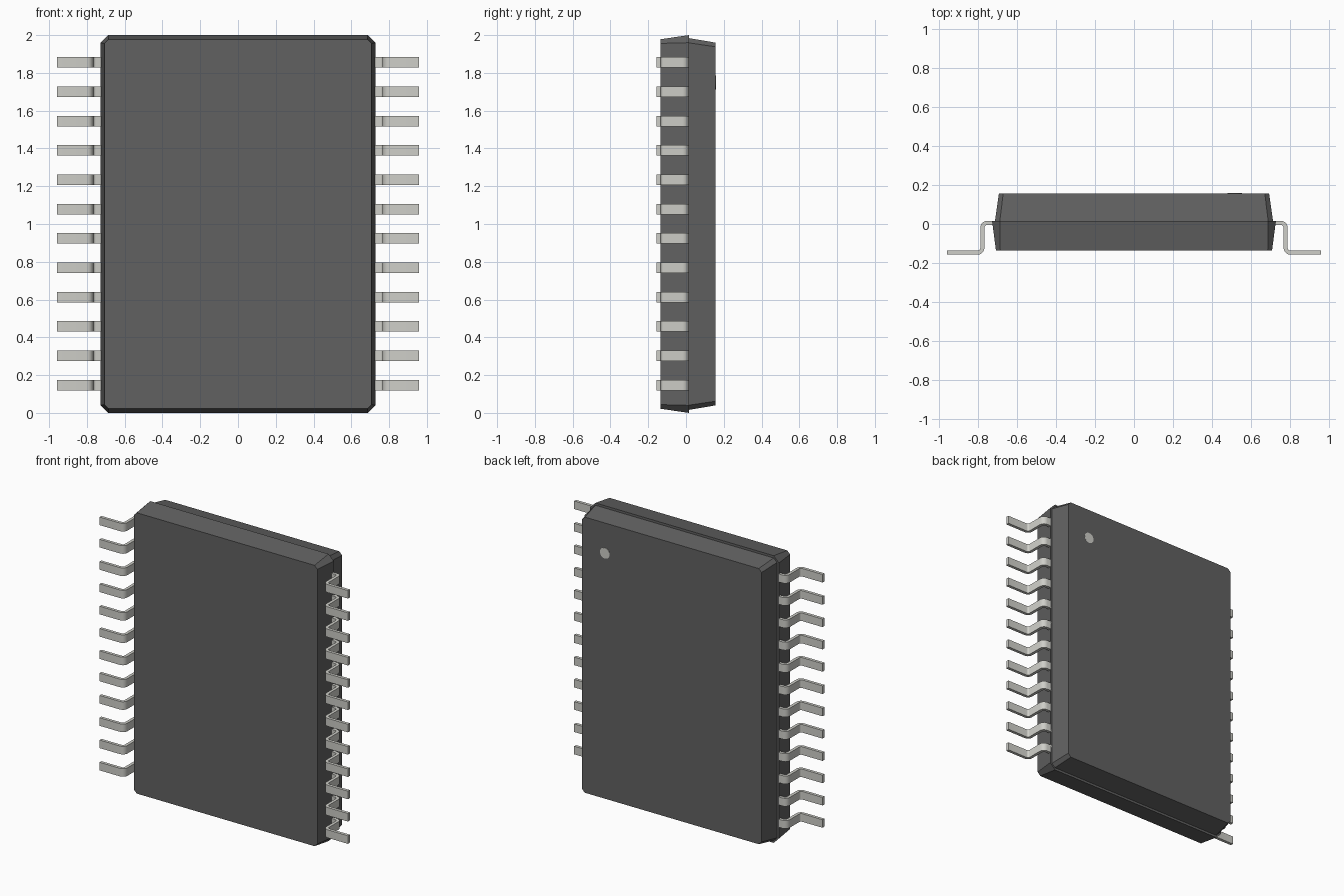
import bpy, bmesh, math
from mathutils import Vector, Matrix

if "Cube" in bpy.data.objects:
    bpy.data.objects.remove(bpy.data.objects["Cube"])


def material(name, color):
    m = bpy.data.materials.new(name)
    m.diffuse_color = (*color, 1)
    m.use_nodes = True
    m.node_tree.nodes["Principled BSDF"].inputs["Base Color"].default_value = m.diffuse_color
    return m


DARK = material("dark_plastic", (0.12, 0.12, 0.12))
METAL = material("lead_metal", (0.62, 0.62, 0.58))


def make_object(name, bm, mat):
    bmesh.ops.recalc_face_normals(bm, faces=bm.faces)
    mesh = bpy.data.meshes.new(name)
    bm.to_mesh(mesh)
    bm.free()
    mesh.materials.append(mat)
    ob = bpy.data.objects.new(name, mesh)
    bpy.context.collection.objects.link(ob)
    return ob


def chamfered_ring(hx, z0, z1, c, y):
    cz, hz = (z0 + z1) / 2, (z1 - z0) / 2
    pts = [(hx, hz - c), (hx - c, hz), (c - hx, hz), (-hx, hz - c),
           (-hx, c - hz), (c - hx, -hz), (hx - c, -hz), (hx, c - hz)]
    return [Vector((x, y, cz + z)) for x, z in pts]


def tapered_block(name, ring_a, ring_b):
    bm = bmesh.new()
    a = [bm.verts.new(p) for p in ring_a]
    b = [bm.verts.new(p) for p in ring_b]
    n = len(a)
    bm.faces.new(a)
    bm.faces.new(b)
    for i in range(n):
        j = (i + 1) % n
        bm.faces.new((a[i], a[j], b[j], b[i]))
    return make_object(name, bm, DARK)


# Package body: two tapered halves meeting at the parting line
SEAM = 0.016
tapered_block("front_body_half",
              chamfered_ring(0.727, 0.0, 2.0, 0.04, SEAM),
              chamfered_ring(0.707, 0.022, 1.978, 0.022, -0.136))
tapered_block("back_body_half",
              chamfered_ring(0.712, 0.016, 1.984, 0.025, SEAM),
              chamfered_ring(0.692, 0.04, 1.96, 0.022, 0.157))


# Gull-wing lead cross-section in the x-y plane
def arc(cx, cy, r, a0, a1, steps=5):
    return [(cx + r * math.cos(math.radians(a0 + (a1 - a0) * i / steps)),
             cy + r * math.sin(math.radians(a0 + (a1 - a0) * i / steps)))
            for i in range(steps + 1)]


T, R = 0.021, 0.014            # sheet thickness, inner bend radius
X, TOP, LOW = 0.787, 0.016, -0.157
RO = R + T
outer = [(0.66, TOP)] + arc(X - RO, TOP - RO, RO, 90, 0) \
    + arc(X + R, LOW + RO, R, 180, 270) + [(0.957, LOW + T)]
inner = [(0.957, LOW)] + arc(X + R, LOW + RO, RO, 270, 180) \
    + arc(X - RO, TOP - RO, R, 0, 90) + [(0.66, TOP - T)]

bm = bmesh.new()
W, PITCH, COUNT = 0.056, 0.1553, 12
n = len(outer)
rims = []
for z in (-W / 2, W / 2):
    o = [bm.verts.new((x, y, z)) for x, y in outer]
    i = [bm.verts.new((x, y, z)) for x, y in reversed(inner)]
    rims.append((o, i))
    for k in range(n - 1):
        bm.faces.new((o[k], o[k + 1], i[k + 1], i[k]))
(o0, i0), (o1, i1) = rims
for k in range(n - 1):
    bm.faces.new((o0[k], o0[k + 1], o1[k + 1], o1[k]))
    bm.faces.new((i0[k], i0[k + 1], i1[k + 1], i1[k]))
for k in (0, n - 1):
    bm.faces.new((o0[k], i0[k], i1[k], o1[k]))
leads = make_object("leads", bm, METAL)
bpy.context.view_layer.objects.active = leads
leads.select_set(True)
bpy.ops.object.shade_smooth_by_angle(angle=math.radians(35))

# Two mirrored columns of twelve leads
for v in leads.data.vertices:
    v.co.z += 0.147
mirror = leads.modifiers.new("both_sides", 'MIRROR')
mirror.use_axis = (True, False, False)
column = leads.modifiers.new("column", 'ARRAY')
column.count = COUNT
column.use_relative_offset = False
column.use_constant_offset = True
column.constant_offset_displace = (0, 0, PITCH)

# Round orientation mark on the back face
bm = bmesh.new()
bmesh.ops.create_cone(bm, cap_ends=True, segments=32, radius1=0.037,
                      radius2=0.037, depth=0.01,
                      matrix=Matrix.Translation((0.515, 0.1535, 1.75))
                      @ Matrix.Rotation(math.pi / 2, 4, 'X'))
make_object("orientation_mark", bm, METAL)
